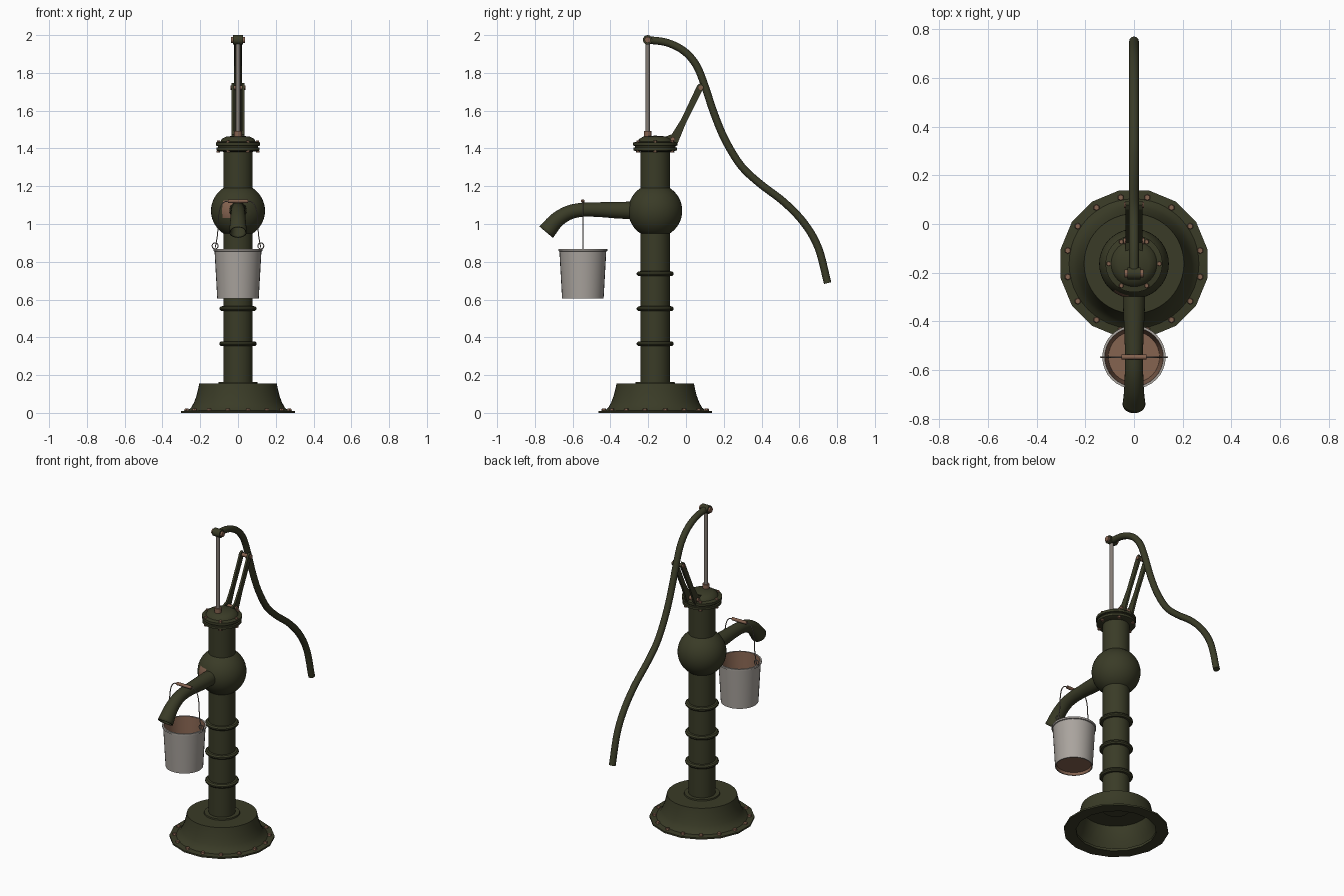
import bpy, bmesh, math
from mathutils import Vector, Matrix

if "Cube" in bpy.data.objects:
    bpy.data.objects.remove(bpy.data.objects["Cube"])

AX = -0.163                      # y of the pump axis
BY = -0.546                      # y of the bucket axis


def material(name, rgb):
    m = bpy.data.materials.new(name)
    m.diffuse_color = (*rgb, 1)
    m.use_nodes = True
    m.node_tree.nodes["Principled BSDF"].inputs["Base Color"].default_value = m.diffuse_color
    return m


GREEN = material("dark_green_paint", (0.042, 0.044, 0.020))
RUST = material("rust", (0.235, 0.125, 0.080))
ZINC = material("galvanised_zinc", (0.40, 0.37, 0.34))
STEEL = material("worn_steel", (0.23, 0.20, 0.175))


def finish(name, bm, mats, angle=35):
    bmesh.ops.remove_doubles(bm, verts=bm.verts, dist=1e-6)
    bmesh.ops.recalc_face_normals(bm, faces=bm.faces)
    me = bpy.data.meshes.new(name)
    bm.to_mesh(me)
    bm.free()
    ob = bpy.data.objects.new(name, me)
    bpy.context.collection.objects.link(ob)
    for m in mats:
        me.materials.append(m)
    bpy.ops.object.select_all(action='DESELECT')
    ob.select_set(True)
    bpy.context.view_layer.objects.active = ob
    bpy.ops.object.shade_smooth_by_angle(angle=math.radians(angle))
    return ob


def lathe(name, profile, y, mats, n=40, seg_mats=None, closed=False, phase=0):
    """Spin (radius, z) points about a vertical axis at y."""
    bm = bmesh.new()
    rings = [[bm.verts.new((r * math.cos(phase + 2 * math.pi * i / n),
                            y + r * math.sin(phase + 2 * math.pi * i / n), z))
              for i in range(n)] if r else [bm.verts.new((0, y, z))]
             for r, z in profile]
    if closed:
        rings.append(rings[0])
    for s, (a, b) in enumerate(zip(rings, rings[1:])):
        for i in range(n):
            j = (i + 1) % n
            vs = [a[i % len(a)], a[j % len(a)], b[j % len(b)], b[i % len(b)]]
            f = bm.faces.new(list(dict.fromkeys(vs)))
            f.material_index = seg_mats[s] if seg_mats else 0
    return finish(name, bm, mats)


def smooth_path(pts, steps=5):
    """Catmull-Rom through (x, y, z, radius) points."""
    p = [Vector(q) for q in pts]
    p = [2 * p[0] - p[1]] + p + [2 * p[-1] - p[-2]]
    out = []
    for a, b, c, d in zip(p, p[1:], p[2:], p[3:]):
        for k in range(steps):
            t = k / steps
            out.append(0.5 * (2 * b + (c - a) * t + (2 * a - 5 * b + 4 * c - d) * t * t
                              + (3 * b - a - 3 * c + d) * t ** 3))
    return out + [p[-2]]


def tube(name, pts, side, mat, n=14, caps=True):
    """Sweep a round section along a planar path; side is the plane normal."""
    path, side = smooth_path(pts), Vector(side)
    bm, rings = bmesh.new(), []
    for i, p in enumerate(path):
        t = (path[min(i + 1, len(path) - 1)] - path[max(i - 1, 0)]).xyz.normalized()
        up = t.cross(side)
        rings.append([bm.verts.new(p.xyz + p.w * (side * math.cos(2 * math.pi * k / n)
                                                  + up * math.sin(2 * math.pi * k / n)))
                      for k in range(n)])
    for a, b in zip(rings, rings[1:]):
        for k in range(n):
            bm.faces.new((a[k], a[(k + 1) % n], b[(k + 1) % n], b[k]))
    if caps:
        bm.faces.new(rings[0])
        bm.faces.new(rings[-1])
    return finish(name, bm, [mat])


def rod(name, a, b, r, mat, n=16):
    a, b = Vector(a), Vector(b)
    bm = bmesh.new()
    mx = Matrix.Translation((a + b) / 2) @ (b - a).to_track_quat('Z', 'Y').to_matrix().to_4x4()
    bmesh.ops.create_cone(bm, cap_ends=True, segments=n, radius1=r, radius2=r,
                          depth=(b - a).length, matrix=mx)
    return finish(name, bm, [mat])


def bolts(name, count, radius, z, size, height, phase=0):
    """Ring of hexagonal bolt heads around the pump axis."""
    bm = bmesh.new()
    for i in range(count):
        a = phase + 2 * math.pi * i / count
        bmesh.ops.create_cone(bm, cap_ends=True, segments=6, radius1=size, radius2=size * 0.8,
                              depth=height, matrix=Matrix.Translation(
                                  (radius * math.cos(a), AX + radius * math.sin(a), z)))
    return finish(name, bm, [RUST], 20)


# Base: 16-sided foot flange, hollow bell and bolts
lathe("base_flange", [(0.235, 0), (0.307, 0), (0.307, 0.010), (0.235, 0.016)], AX, [GREEN],
      n=16, closed=True, phase=math.pi / 16)
lathe("base_bell", [(0.27, 0.010), (0.248, 0.028), (0.233, 0.055), (0.220, 0.09), (0.210, 0.13),
                    (0.205, 0.155), (0.105, 0.155), (0.103, 0.163), (0.07, 0.163), (0.07, 0.145),
                    (0.195, 0.145), (0.200, 0.12), (0.222, 0.055), (0.255, 0.003)],
      AX, [GREEN], n=48, closed=True)
bolts("base_bolts", 16, 0.277, 0.016, 0.014, 0.012, math.pi / 16)

# Pipe column, raised rings and ball chamber
lathe("column", [(0, 0.14), (0.078, 0.14), (0.078, 1.40), (0, 1.40)], AX, [GREEN])
for i, z in enumerate((0.366, 0.552, 0.737)):
    lathe(f"column_ring_{i + 1}", [(0.07, z - 0.014), (0.090, z - 0.012), (0.098, z - 0.004),
                                   (0.098, z + 0.004), (0.090, z + 0.012), (0.07, z + 0.014)],
          AX, [GREEN], closed=True)
bm = bmesh.new()
bmesh.ops.create_uvsphere(bm, u_segments=40, v_segments=24, radius=0.143,
                          matrix=Matrix.Translation((0, AX, 1.07)))
for f in bm.faces:               # rust patch beside the spout
    c = f.calc_center_median()
    f.material_index = int(c.y < AX and -0.08 < c.x < -0.02 and 1.04 < c.z < 1.12)
finish("ball_chamber", bm, [GREEN, RUST])

# Spout, open at the mouth
spout = tube("spout", [(0, -0.25, 1.072, 0.047), (0, -0.36, 1.073, 0.044), (0, -0.46, 1.076, 0.039),
                       (0, -0.55, 1.075, 0.037), (0, -0.62, 1.060, 0.038), (0, -0.685, 1.020, 0.041),
                       (0, -0.740, 0.957, 0.047)], (1, 0, 0), GREEN, n=24, caps=False)
wall = spout.modifiers.new("wall", 'SOLIDIFY')
wall.thickness = 0.007
wall.offset = -1

# Cap with double flange and dome
lathe("cap", [(0, 1.38), (0.095, 1.383), (0.115, 1.39), (0.115, 1.404), (0.107, 1.406),
              (0.107, 1.413), (0.117, 1.415), (0.117, 1.431), (0.094, 1.436), (0.086, 1.450),
              (0.062, 1.463), (0, 1.468)], AX, [GREEN])
bolts("cap_bolts", 6, 0.104, 1.434, 0.011, 0.014)
bolts("cap_nuts", 6, 0.104, 1.386, 0.011, 0.014)

# Plunger rod, gland and top pin
RY = -0.203
rod("rod_gland", (0, RY, 1.44), (0, RY, 1.492), 0.020, RUST)
rod("plunger_rod", (0, RY, 1.45), (0, RY, 1.975), 0.012, STEEL)
rod("rod_pin", (-0.038, RY, 1.975), (0.038, RY, 1.975), 0.016, RUST)
rod("rod_knuckle", (-0.026, RY, 1.975), (0.026, RY, 1.975), 0.025, GREEN)

# Curved pump handle
HANDLE = [(-0.203, 1.975), (-0.10, 1.960), (-0.01, 1.915), (0.055, 1.840), (0.10, 1.730),
          (0.147, 1.590), (0.205, 1.450), (0.29, 1.310), (0.39, 1.215), (0.52, 1.115),
          (0.625, 1.005), (0.70, 0.875), (0.75, 0.687)]
tube("pump_handle", [(0, y, z, 0.020) for y, z in HANDLE], (1, 0, 0), GREEN, n=12)

# Pair of fulcrum arms and their pins
ARM = [(0.060, 1.735), (0.078, 1.747), (0.095, 1.725), (0.0, 1.535), (-0.045, 1.425),
       (-0.08, 1.420), (-0.13, 1.455), (-0.075, 1.475), (-0.025, 1.555)]
for side, s in (("left", -1), ("right", 1)):
    bm = bmesh.new()
    a, b = [[bm.verts.new((s * x, y, z)) for y, z in ARM] for x in (0.021, 0.034)]
    bm.faces.new(a)
    bm.faces.new(b)
    for i in range(len(ARM)):
        j = (i + 1) % len(ARM)
        bm.faces.new((a[i], a[j], b[j], b[i]))
    finish(f"fulcrum_arm_{side}", bm, [GREEN], 25)
rod("fulcrum_pin", (-0.041, 0.078, 1.722), (0.041, 0.078, 1.722), 0.012, RUST)
rod("mount_pin", (-0.043, -0.070, 1.448), (0.043, -0.070, 1.448), 0.012, RUST)

# Bucket: zinc outside, rust inside and underneath
lathe("bucket", [(0, 0.622), (0.101, 0.622), (0.104, 0.605), (0.110, 0.605), (0.124, 0.855),
                 (0.130, 0.857), (0.130, 0.868), (0.120, 0.868), (0.105, 0.630), (0, 0.630)],
      BY, [ZINC, RUST], n=32, seg_mats=[1, 1, 0, 0, 0, 0, 0, 1, 1])

# Bucket bail: wire over the spout, end loops and grip
HALF = [(0.120, 0.875), (0.108, 0.95), (0.102, 1.05), (0.085, 1.105), (0.05, 1.121)]
wire = [(-x, z) for x, z in HALF] + HALF[::-1]
tube("bail_wire", [(x, BY, z, 0.003) for x, z in wire], (0, 1, 0), STEEL, n=6)
for side, s in (("left", -1), ("right", 1)):
    loop = [(s * 0.121 + 0.016 * math.cos(a * math.pi / 4), BY,
             0.884 + 0.016 * math.sin(a * math.pi / 4), 0.003) for a in range(9)]
    tube(f"bail_loop_{side}", loop, (0, 1, 0), STEEL, n=6)
rod("bail_grip", (-0.052, BY, 1.121), (0.052, BY, 1.121), 0.010, RUST, 12)
